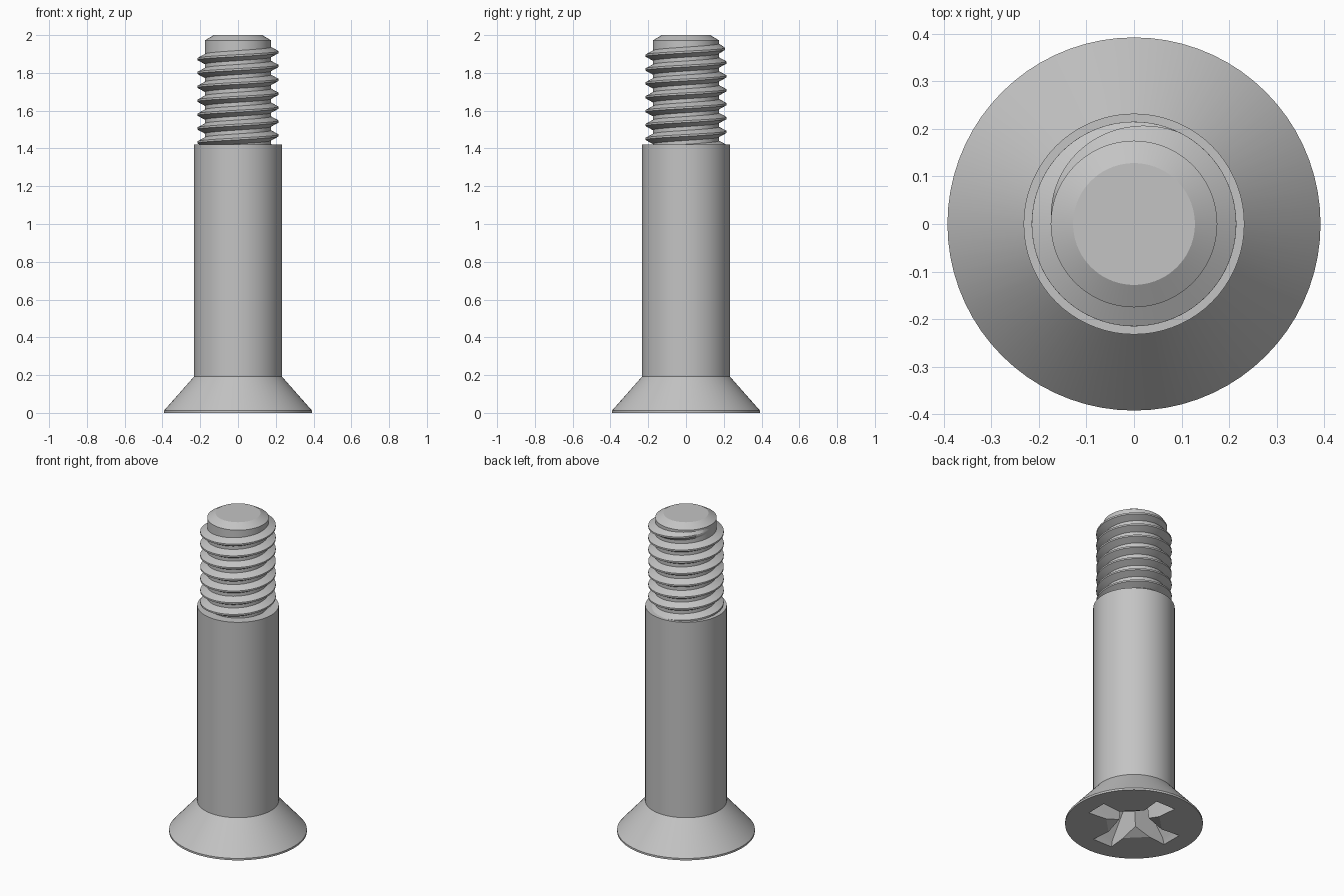
import bpy, bmesh, math

cube = bpy.data.objects.get("Cube")
if cube:
    bpy.data.objects.remove(cube, do_unlink=True)

steel = bpy.data.materials.new("grey_steel")
steel.use_nodes = True
GREY = (0.55, 0.55, 0.55, 1)
steel.diffuse_color = GREY
steel.node_tree.nodes["Principled BSDF"].inputs["Base Color"].default_value = GREY

SEGMENTS = 72
CORE, CREST, PITCH = 0.175, 0.215, 0.0735


def loft(name, rings, closed_ring=True):
    """Skin equal-length point rings and cap both ends."""
    bm = bmesh.new()
    rows = [[bm.verts.new(p) for p in ring] for ring in rings]
    n = len(rows[0])
    for a, b in zip(rows, rows[1:]):
        for i in range(n):
            j = (i + 1) % n
            bm.faces.new((a[i], a[j], b[j], b[i]))
    bm.faces.new(rows[0])
    bm.faces.new(rows[-1])
    bmesh.ops.remove_doubles(bm, verts=bm.verts, dist=1e-5)
    bmesh.ops.recalc_face_normals(bm, faces=bm.faces)
    mesh = bpy.data.meshes.new(name)
    bm.to_mesh(mesh)
    bm.free()
    mesh.materials.append(steel)
    obj = bpy.data.objects.new(name, mesh)
    bpy.context.collection.objects.link(obj)
    return obj


def circle(r, z):
    return [(r * math.cos(math.tau * i / SEGMENTS),
             r * math.sin(math.tau * i / SEGMENTS), z) for i in range(SEGMENTS)]


def cross(length, end_w, corner, inner_w, z):
    """Four-armed outline with optionally chamfered inner corners."""
    arm = [(corner, -inner_w), (length, -end_w), (length, end_w), (corner, inner_w)]
    pts = []
    for k in range(4):
        c, s = round(math.cos(k * math.pi / 2)), round(math.sin(k * math.pi / 2))
        pts += [(x * c - y * s, x * s + y * c, z) for x, y in arm]
    return pts


# Countersunk head, shank and threaded core as one turned body
profile = [(0.392, 0), (0.392, 0.012), (0.232, 0.193), (0.232, 1.42),
           (CORE, 1.42), (CORE, 1.972), (0.128, 2)]
body = loft("screw_body", [circle(r, z) for r, z in profile])

# Cross-shaped driver recess
cutter = loft("recess_cutter", [
    cross(0.28, 0.067, 0.16, 0.055, -0.02),
    cross(0.28, 0.067, 0.16, 0.055, 0),
    cross(0.265, 0.062, 0.06, 0.06, 0.035),
    cross(0.09, 0.042, 0.042, 0.042, 0.25)])
cutter.hide_render = True
cutter.hide_viewport = True
cut = body.modifiers.new("driver_recess", "BOOLEAN")
cut.operation = "DIFFERENCE"
cut.solver = "EXACT"
cut.object = cutter

# Helical thread that fades into the core at its upper end
TURNS_BELOW, END = 7, math.radians(175)
FADE = math.radians(64)
start = -TURNS_BELOW * math.tau
steps = 540
rings = []
for i in range(steps + 1):
    a = start + (END - start) * i / steps
    fade = min(1, (END - a) / (END - FADE))
    z = 1.91 + PITCH * a / math.tau
    tip = CORE + (CREST - CORE) * fade
    root = CORE - 0.006
    section = [(root, -0.03), (tip, -0.005), (tip, 0.005), (root, 0.03)]
    rings.append([(r * math.cos(a), r * math.sin(a), z + dz) for r, dz in section])
thread = loft("thread", rings)

# Smooth round surfaces, crisp edges
for obj in (body, thread):
    bpy.ops.object.select_all(action="DESELECT")
    obj.select_set(True)
    bpy.context.view_layer.objects.active = obj
    if obj.modifiers:
        bpy.ops.object.modifier_apply(modifier="driver_recess")
    bpy.ops.object.shade_smooth_by_angle(angle=math.radians(25))
bpy.data.objects.remove(cutter, do_unlink=True)
